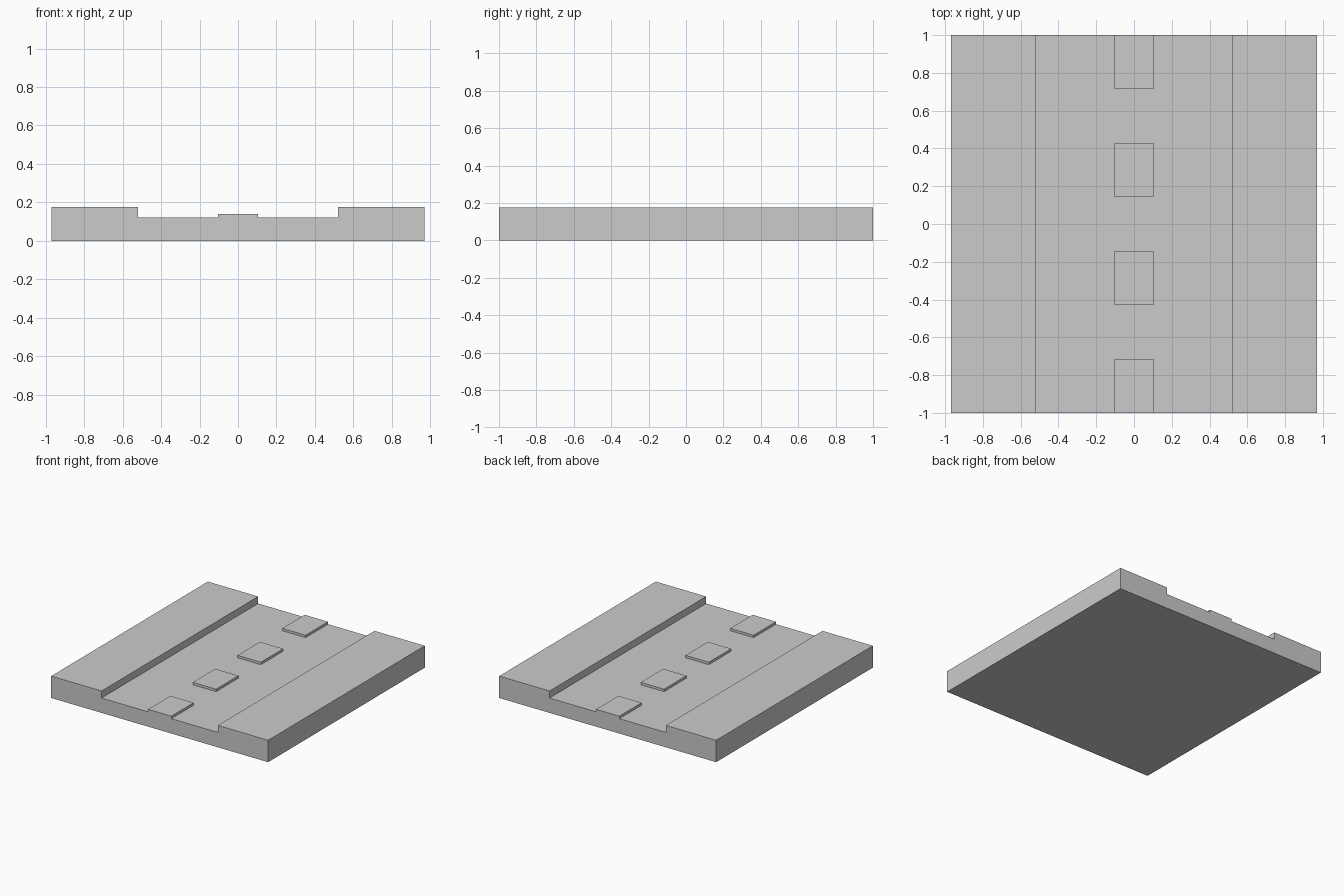
import bpy, bmesh

if "Cube" in bpy.data.objects:
    bpy.data.objects.remove(bpy.data.objects["Cube"])

HALF_W, ROAD_W, DASH_W = 0.97, 0.52, 0.104
KERB_Z, ROAD_Z, DASH_Z = 0.177, 0.12, 0.14


def extrude_profile(name, points, y0, y1):
    """Extrude a closed x-z outline along y into a solid."""
    bm = bmesh.new()
    face = bm.faces.new([bm.verts.new((x, y0, z)) for x, z in points])
    ext = bmesh.ops.extrude_face_region(bm, geom=[face])["geom"]
    moved = [g for g in ext if isinstance(g, bmesh.types.BMVert)]
    bmesh.ops.translate(bm, verts=moved, vec=(0, y1 - y0, 0))
    bmesh.ops.recalc_face_normals(bm, faces=bm.faces)
    mesh = bpy.data.meshes.new(name)
    bm.to_mesh(mesh)
    bm.free()
    obj = bpy.data.objects.new(name, mesh)
    bpy.context.collection.objects.link(obj)
    return obj


# Road slab with a raised pavement on each side
right = [(HALF_W, 0), (HALF_W, KERB_Z), (ROAD_W, KERB_Z), (ROAD_W, ROAD_Z)]
left = [(-x, z) for x, z in reversed(right)]
extrude_profile("road_and_pavements", right + left, -1, 1)

# Centre-line dashes: length and gap are each a seventh of the road
dash = [(DASH_W, ROAD_Z), (DASH_W, DASH_Z), (-DASH_W, DASH_Z), (-DASH_W, ROAD_Z)]
step = 2 / 7
for i in range(4):
    y = -1 + 2 * i * step
    extrude_profile(f"centre_dash_{i + 1}", dash, y, y + step)
